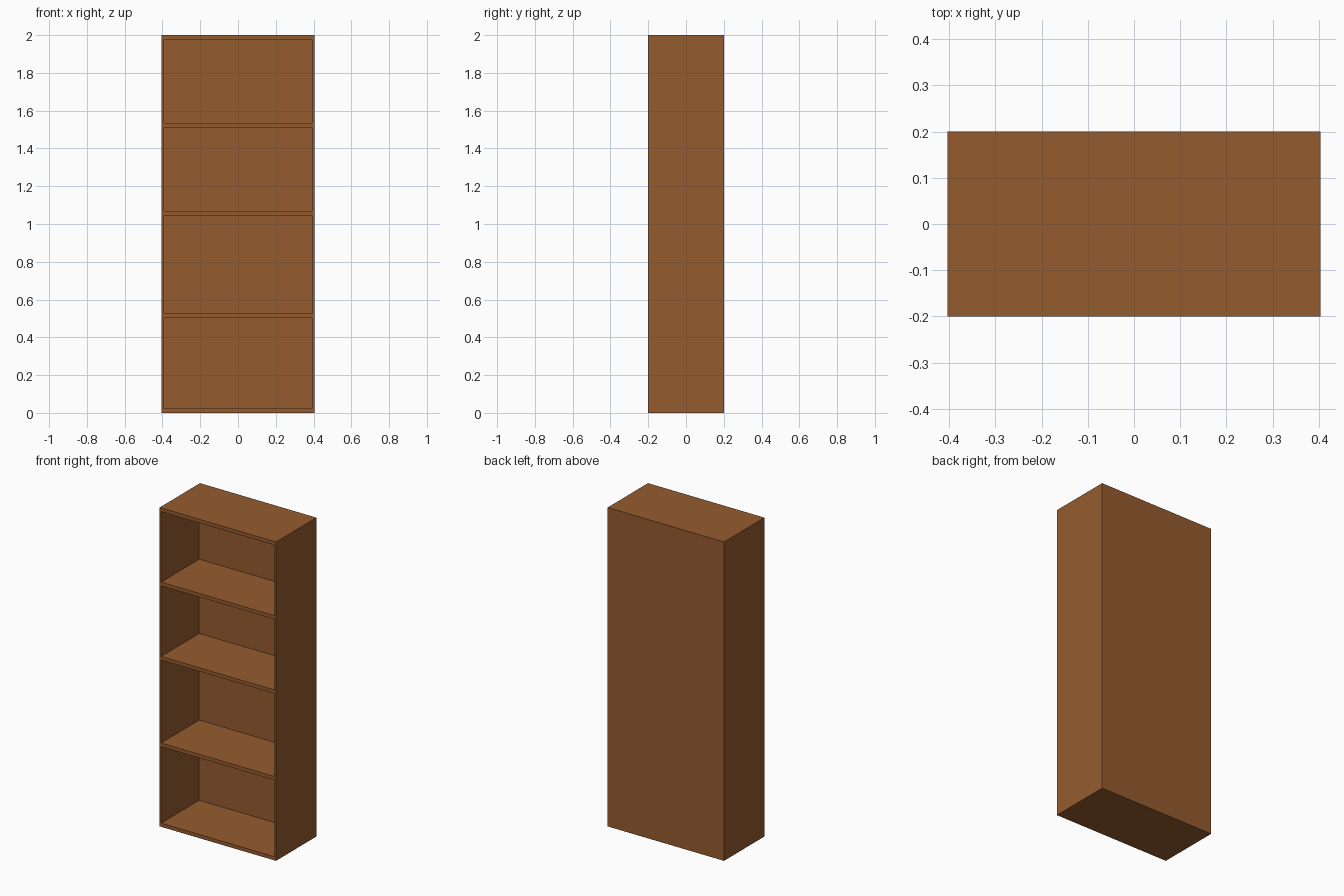
import bpy

if "Cube" in bpy.data.objects:
    bpy.data.objects.remove(bpy.data.objects["Cube"])

# Single brown wood colour
wood = bpy.data.materials.new("brown_wood")
wood.diffuse_color = (0.30, 0.105, 0.028, 1.0)
wood.use_nodes = True
wood.node_tree.nodes["Principled BSDF"].inputs["Base Color"].default_value = wood.diffuse_color

W, D, H = 0.404, 0.2, 2.0      # half width, half depth, height
SIDE, BACK, BOARD = 0.011, 0.023, 0.023


def board(name, x0, x1, y0, y1, z0, z1):
    """Axis-aligned board between the given limits."""
    bpy.ops.mesh.primitive_cube_add(size=1)
    ob = bpy.context.object
    ob.name = name
    ob.location = ((x0 + x1) / 2, (y0 + y1) / 2, (z0 + z1) / 2)
    ob.scale = (x1 - x0, y1 - y0, z1 - z0)
    bpy.ops.object.transform_apply(location=True, rotation=False, scale=True)
    ob.data.materials.append(wood)
    return ob


inner = W - SIDE

# Side panels and back panel
board("left_side", -W, -inner, -D, D, 0, H)
board("right_side", inner, W, -D, D, 0, H)
board("back_panel", -inner, inner, D - BACK, D, BOARD, H - BOARD)

# Bottom and top boards
board("bottom_board", -inner, inner, -D, D, 0, BOARD)
board("top_board", -inner, inner, -D, D, H - BOARD, H)

# Three shelves, flush with the front
for i, z in enumerate((0.503, 1.046, 1.512)):
    board(f"shelf_{i + 1}", -inner, inner, -D, D - BACK, z, z + BOARD)
